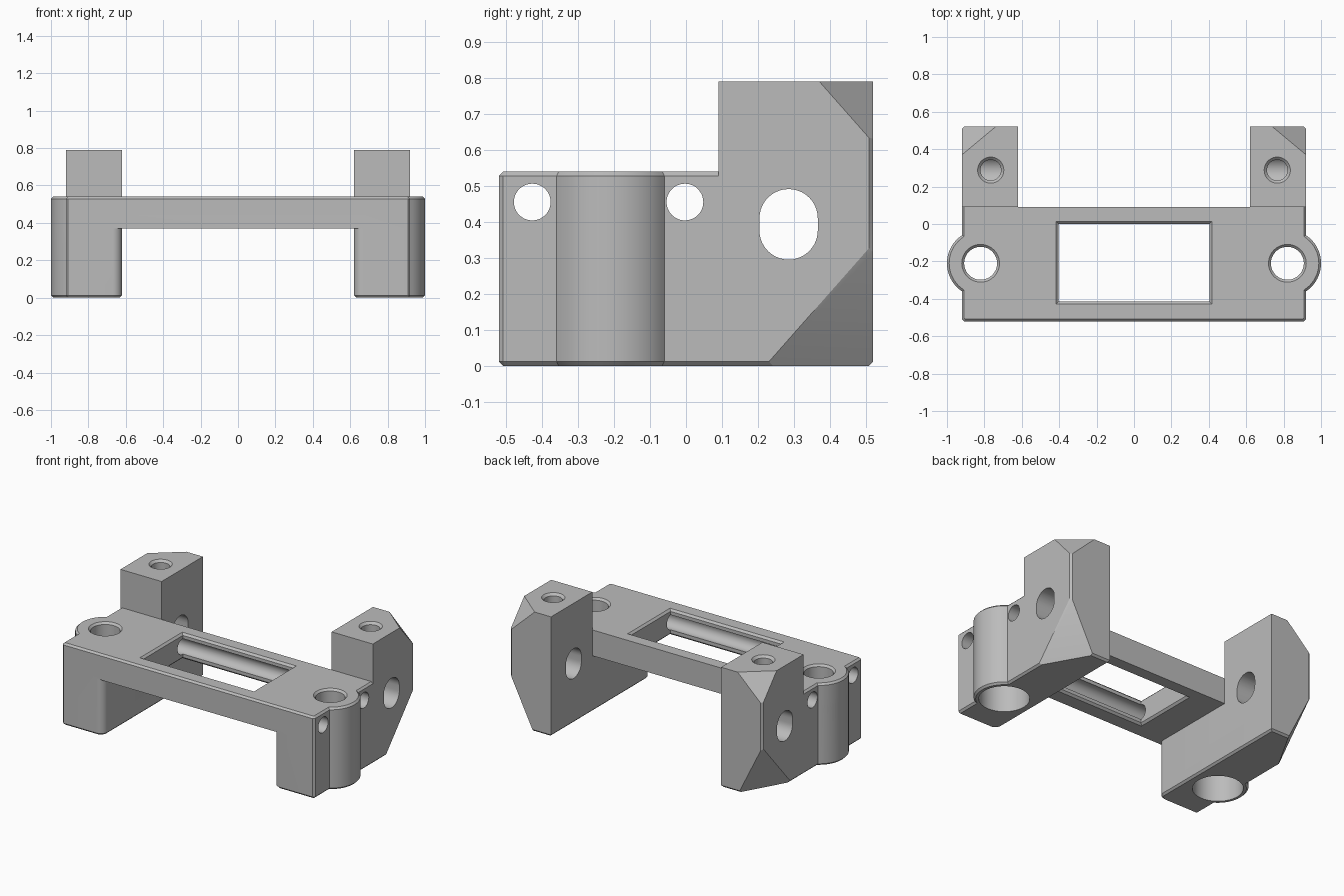
import bpy, bmesh
from math import acos, cos, sin, pi
from mathutils import Vector

cube = bpy.data.objects.get("Cube")
if cube:
    bpy.data.objects.remove(cube, do_unlink=True)

# Main dimensions
IN, OUT, FRONT, STEP, BACK = 0.62, 0.92, -0.52, 0.09, 0.52
UNDER, DECK, TOP = 0.37, 0.54, 0.79
BOSS, BOSS_R = Vector((0.82, -0.21)), 0.18
C = 0.012

grey = bpy.data.materials.new("plain grey")
grey.use_nodes = True
grey.diffuse_color = (0.5, 0.5, 0.5, 1)
grey.node_tree.nodes["Principled BSDF"].inputs["Base Color"].default_value = (0.5, 0.5, 0.5, 1)


def arc(cx, cy, r, a0, a1, n):
    return [(cx + r * cos(a0 + (a1 - a0) * i / n), cy + r * sin(a0 + (a1 - a0) * i / n))
            for i in range(n + 1)]


def circle(cx, cy, r, n=48):
    return arc(cx, cy, r, 0, 2 * pi, n)[:-1]


def mirror(pts, s):
    return [(s * p[0], *p[1:]) for p in pts]


def loft(name, rings, bevel=None, planes=()):
    """Join rings of 3D points, then chamfer chosen edges and slice off corners."""
    bm = bmesh.new()
    loops = [[bm.verts.new(p) for p in ring] for ring in rings]
    n = len(loops[0])
    for a, b in zip(loops, loops[1:]):
        for i in range(n):
            j = (i + 1) % n
            bm.faces.new((a[i], a[j], b[j], b[i]))
    bm.faces.new(loops[0])
    bm.faces.new(loops[-1])
    bmesh.ops.recalc_face_normals(bm, faces=bm.faces)
    if bevel:
        edges = [e for e in bm.edges if bevel(e.verts[0].co, e.verts[1].co)]
        bmesh.ops.bevel(bm, geom=edges, offset=C, segments=1, affect='EDGES')
    for co, no in planes:
        bmesh.ops.bisect_plane(bm, geom=bm.verts[:] + bm.edges[:] + bm.faces[:],
                               plane_co=co, plane_no=no, clear_outer=True)
        bmesh.ops.holes_fill(bm, edges=[e for e in bm.edges if e.is_boundary], sides=0)
    bmesh.ops.recalc_face_normals(bm, faces=bm.faces)
    mesh = bpy.data.meshes.new(name)
    bm.to_mesh(mesh)
    bm.free()
    mesh.materials.append(grey)
    ob = bpy.data.objects.new(name, mesh)
    bpy.context.collection.objects.link(ob)
    return ob


def prism(name, pts, z0, z1, **kw):
    return loft(name, [[(x, y, z) for x, y in pts] for z in (z0, z1)], **kw)


def bore(name, x, y, profile):
    return loft(name, [[(*p, z) for p in circle(x, y, r)] for r, z in profile])


def cross_bore(name, yz):
    return loft(name, [[(x, y, z) for y, z in yz] for x in (-1.2, 1.2)])


def combine(target, other, operation):
    mod = target.modifiers.new(other.name, 'BOOLEAN')
    mod.object, mod.operation, mod.solver = other, operation, 'EXACT'
    bpy.ops.object.select_all(action='DESELECT')
    target.select_set(True)
    bpy.context.view_layer.objects.active = target
    bpy.ops.object.modifier_apply(modifier=mod.name)
    bpy.data.objects.remove(other, do_unlink=True)


# Outer side line with the half-round boss, running front to back
half = acos((OUT - BOSS.x) / BOSS_R)
side = [(OUT - C, FRONT), (OUT, FRONT + C)] + arc(*BOSS, BOSS_R, -half, half, 20)

# Deck bridging both legs
deck = side + [(OUT, STEP)]
body = prism("mount_bracket", deck + mirror(deck, -1)[::-1], UNDER, DECK,
             bevel=lambda a, b: min(a.z, b.z) > DECK - 0.001 and min(a.y, b.y) < STEP - 0.001)

# Legs and rear columns with sliced outer corners
leg = arc(IN + 0.05, FRONT + 0.05, 0.05, pi, 1.5 * pi, 8) + side
rear = [(OUT, BACK - C), (OUT - C, BACK), (IN, BACK)]
for s in (1, -1):
    planes = []
    for dx, dy, dz, z in ((0.17, 0.30, -0.34, 0), (0.18, 0.15, 0.17, TOP)):
        planes.append((Vector((s * OUT, BACK - dy, z)),
                       Vector((s / dx, 1 / dy, 1 / dz)).normalized()))
    combine(body, prism("leg", mirror(leg + rear, s), 0, 0.45, planes=planes,
                        bevel=lambda a, b: max(a.z, b.z) < 0.001), 'UNION')
    combine(body, prism("column", mirror([(IN, STEP), (OUT, STEP)] + rear, s), 0.2, TOP,
                        planes=planes), 'UNION')

# Central window with chamfered rims
window = []
for grow, z in ((0.025, UNDER - 0.012), (0, UNDER + 0.013), (0, DECK - 0.013), (0.025, DECK + 0.012)):
    x, y0, y1 = 0.403 + grow, -0.415 - grow, 0.001 + grow
    window.append([(-x, y0, z), (x, y0, z), (x, y1, z), (-x, y1, z)])
combine(body, loft("window_cutter", window), 'DIFFERENCE')

# Vertical bores in bosses and columns
for s in (1, -1):
    combine(body, bore("boss_bore", s * BOSS.x, BOSS.y,
                       [(0.15, -0.05), (0.15, 0.4), (0.088, 0.4), (0.088, DECK - 0.013),
                        (0.113, DECK + 0.012)]), 'DIFFERENCE')
    combine(body, bore("column_bore", s * 0.766, 0.288,
                       [(0.055, 0.39), (0.055, TOP - 0.015), (0.085, TOP + 0.015)]), 'DIFFERENCE')

# Rod holes running across the whole width
for y in (-0.427, -0.003):
    combine(body, cross_bore("rod_hole", circle(y, 0.455, 0.051)), 'DIFFERENCE')

# Elongated cross slots through both columns
slot = arc(0.285, 0.41, 0.081, 0, pi, 20) + arc(0.285, 0.376, 0.081, pi, 2 * pi, 20)
combine(body, cross_bore("slot", slot), 'DIFFERENCE')

# Smooth curved walls, keep crisp edges
body.select_set(True)
bpy.context.view_layer.objects.active = body
bpy.ops.object.shade_smooth_by_angle(angle=0.5)
